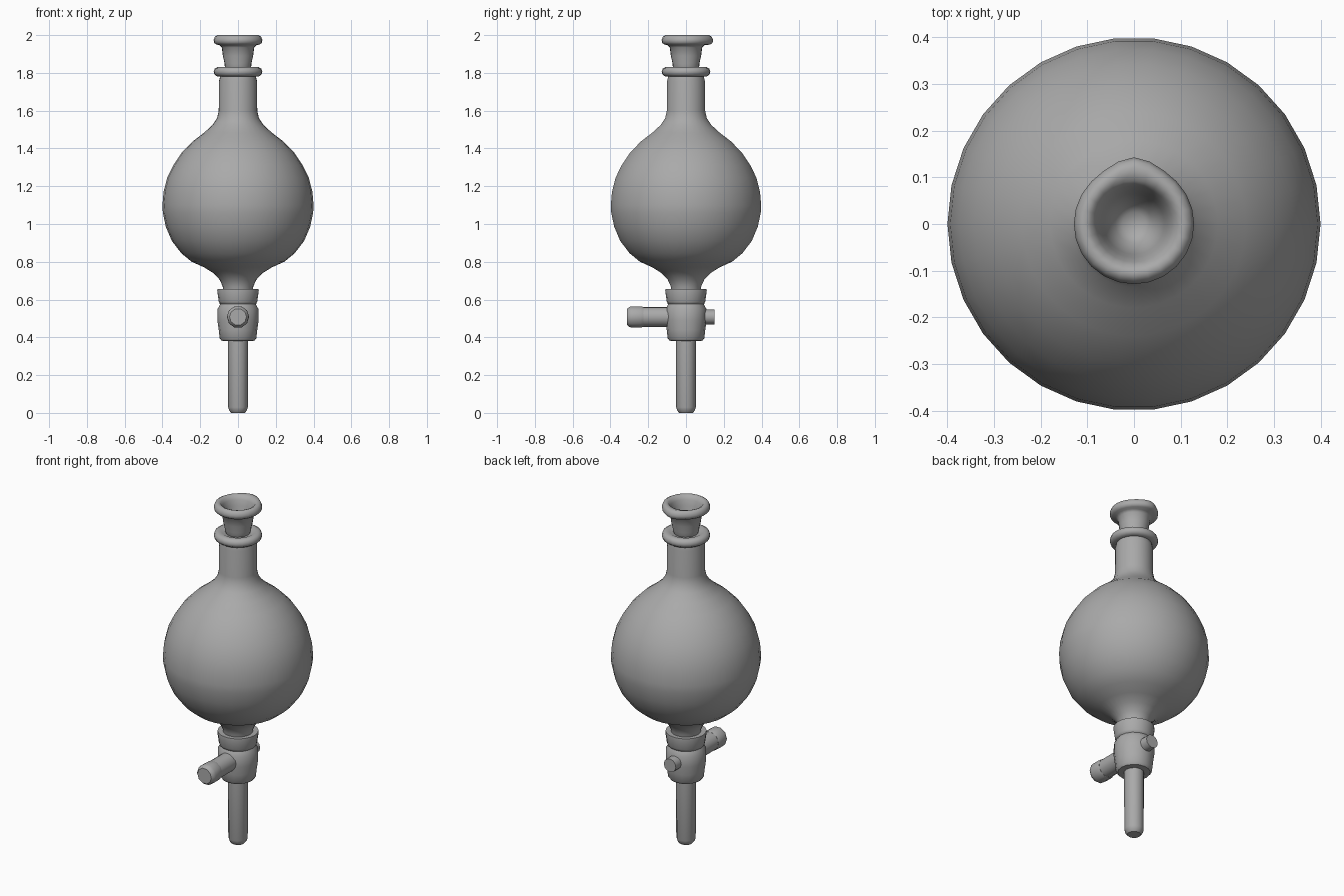
import bpy, bmesh, math
from mathutils import Matrix

glass = bpy.data.materials.new("grey_glass")
glass.diffuse_color = (0.4, 0.4, 0.4, 1)


def lathe(name, profile, sides, matrix=None, angle=40, tweak=None):
    """Revolve (radius, height) points about z; radius 0 closes the end."""
    bm = bmesh.new()
    rings = []
    for r, z in profile:
        if r == 0:
            rings.append([bm.verts.new((0, 0, z))] * sides)
        else:
            rings.append([bm.verts.new((r * math.cos(2 * math.pi * i / sides),
                                        r * math.sin(2 * math.pi * i / sides), z))
                          for i in range(sides)])
    for a, b in zip(rings, rings[1:]):
        for i in range(sides):
            j = (i + 1) % sides
            quad = list(dict.fromkeys((a[i], a[j], b[j], b[i])))
            if len(quad) > 2:
                bm.faces.new(quad)
    if tweak:
        for v in bm.verts:
            tweak(v.co)
    if matrix:
        bm.transform(matrix)
    bmesh.ops.recalc_face_normals(bm, faces=bm.faces)
    me = bpy.data.meshes.new(name)
    bm.to_mesh(me)
    bm.free()
    me.materials.append(glass)
    ob = bpy.data.objects.new(name, me)
    bpy.context.collection.objects.link(ob)
    bpy.ops.object.select_all(action='DESELECT')
    ob.select_set(True)
    bpy.context.view_layer.objects.active = ob
    bpy.ops.object.shade_smooth_by_angle(angle=math.radians(angle))
    return ob


# Round flask with neck
lathe("flask_bulb", [
    (0, 0.64), (0.078, 0.64), (0.081, 0.67), (0.097, 0.705), (0.13, 0.74), (0.18, 0.771),
    (0.245, 0.80), (0.30, 0.845), (0.35, 0.91), (0.382, 0.985), (0.398, 1.06),
    (0.4, 1.10), (0.394, 1.17), (0.375, 1.245), (0.343, 1.31), (0.30, 1.375),
    (0.24, 1.437), (0.18, 1.483), (0.135, 1.524), (0.111, 1.56), (0.102, 1.60),
    (0.101, 1.755), (0.096, 1.775), (0.094, 1.79), (0, 1.79)], 30)

# Rounded ring on top of the neck
lathe("neck_ring", [
    (0, 1.785), (0.09, 1.782), (0.112, 1.782), (0.125, 1.792), (0.129, 1.806),
    (0.124, 1.822), (0.11, 1.83), (0.09, 1.83), (0.075, 1.822), (0, 1.82)], 24, angle=60)


# Hollow stopper, with its lip drawn to a slight point at the back
def spout(co):
    r = math.hypot(co.x, co.y)
    if r > 0.105 and co.z > 1.94 and co.y > 0:
        co.y += 0.014 * (co.y / r) ** 12


lathe("stopper", [
    (0.06, 1.81), (0.07, 1.835), (0.071, 1.85), (0.08, 1.89), (0.086, 1.935),
    (0.098, 1.947), (0.115, 1.95), (0.127, 1.96), (0.129, 1.975), (0.122, 1.992),
    (0.108, 2.0), (0.093, 1.994), (0.082, 1.975), (0.072, 1.945), (0.065, 1.91),
    (0.055, 1.875), (0.04, 1.85), (0.025, 1.835), (0, 1.833)], 24, angle=60, tweak=spout)

# Stopcock collar and housing
lathe("valve_collar", [
    (0, 0.652), (0.085, 0.655), (0.109, 0.657), (0.11, 0.645), (0.102, 0.59),
    (0.097, 0.578), (0.085, 0.57), (0, 0.57)], 20)
lathe("valve_body", [
    (0, 0.59), (0.09, 0.585), (0.097, 0.57), (0.108, 0.55), (0.109, 0.49), (0.102, 0.44),
    (0.097, 0.395), (0.087, 0.382), (0, 0.38)], 16, angle=50)

# Outlet tube
lathe("outlet_tube", [
    (0, 0.4), (0.054, 0.4), (0.052, 0.03), (0.047, 0.013), (0.036, 0.0), (0, 0.0)], 12)

# Tap plug lies along y; local height becomes y
side = Matrix.Translation((0, 0, 0.508)) @ Matrix.Rotation(-math.pi / 2, 4, 'X')
lathe("tap_shaft", [(0, -0.24), (0.053, -0.24), (0.053, -0.07), (0, -0.07)], 16, side)
lathe("tap_knob", [
    (0, -0.312), (0.045, -0.312), (0.056, -0.30), (0.059, -0.285), (0.059, -0.24),
    (0.055, -0.225), (0, -0.223)], 10, side)
lathe("tap_tip", [(0, 0.05), (0.041, 0.05), (0.039, 0.15), (0, 0.15)], 12, side)
